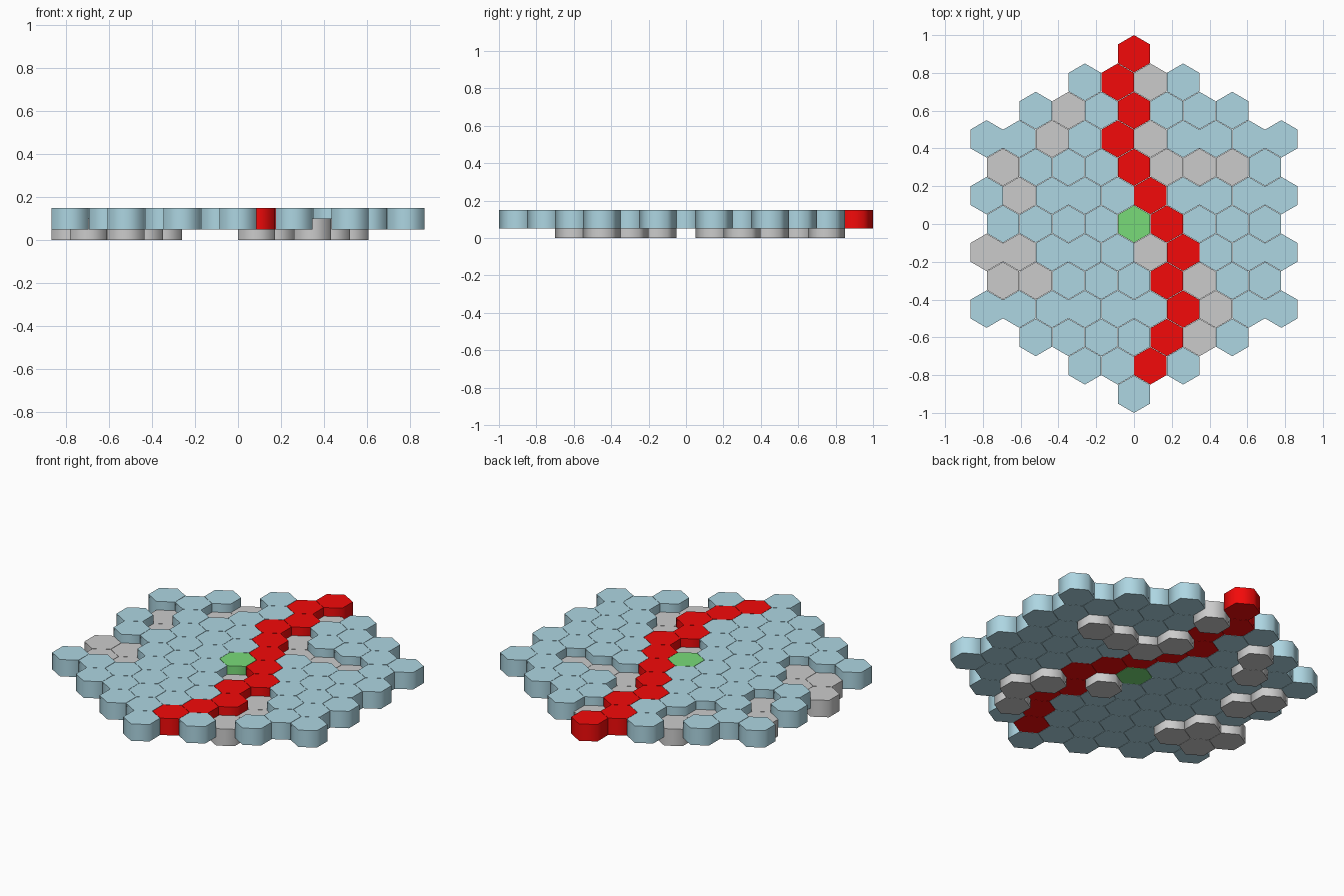
import bpy, bmesh
from math import sin, cos, pi, sqrt

if "Cube" in bpy.data.objects:
    bpy.data.objects.remove(bpy.data.objects["Cube"])

RADIUS = 0.099                 # hexagon corner radius
PITCH = (1 - RADIUS) / 9       # grid corner radius, leaves a hairline gap
HEIGHT = 0.10

# Board rows from back to front: B water, R path, G sunken, N centre
ROWS = ["R", "BRGB", "BGBRBBB", "BBGBRGBBBB", "GBBBRGGGB", "BGBBBRBBBB",
        "BBBBNRBBB", "GGBBBGRBBB", "GGBBBRGBB", "BBBBBBRGBB", "BBBBRGB",
        "BBRB", "B"]

# kind: (name, base height, colour)
KINDS = {
    "B": ("blue_tile", 0.05, (0.42, 0.67, 0.76, 1)),
    "R": ("red_path_tile", 0.05, (0.9, 0.003, 0.003, 1)),
    "G": ("sunken_grey_tile", 0.0, None),
    "N": ("green_centre_tile", 0.05, (0.19, 0.71, 0.19, 1)),
}


def hex_prism(name, colour):
    """Pointy-top hexagonal prism with flat caps and soft sides."""
    bm = bmesh.new()
    ring = [bm.verts.new((RADIUS * sin(i * pi / 3), RADIUS * cos(i * pi / 3), 0))
            for i in range(6)]
    base = bm.faces.new(ring)
    top = bmesh.ops.extrude_face_region(bm, geom=[base])["geom"]
    bmesh.ops.translate(bm, vec=(0, 0, HEIGHT),
                        verts=[v for v in top if isinstance(v, bmesh.types.BMVert)])
    bmesh.ops.recalc_face_normals(bm, faces=bm.faces)
    bm.normal_update()
    for f in bm.faces:
        f.smooth = abs(f.normal.z) < 0.5
    for e in bm.edges:
        e.smooth = all(f.smooth for f in e.link_faces)
    mesh = bpy.data.meshes.new(name)
    bm.to_mesh(mesh)
    bm.free()
    if colour:
        mat = bpy.data.materials.new(name)
        mat.diffuse_color = colour
        mat.use_nodes = True
        mat.node_tree.nodes["Principled BSDF"].inputs["Base Color"].default_value = mat.diffuse_color
        mesh.materials.append(mat)
    return mesh


meshes = {k: hex_prism(name, colour) for k, (name, z, colour) in KINDS.items()}

# Lay the tiles out, each row centred on x = 0
for r, row in enumerate(ROWS):
    for c, kind in enumerate(row):
        name, z, colour = KINDS[kind]
        tile = bpy.data.objects.new(name, meshes[kind])
        tile.location = ((c - (len(row) - 1) / 2) * sqrt(3) * PITCH,
                         (6 - r) * 1.5 * PITCH, z)
        bpy.context.collection.objects.link(tile)
